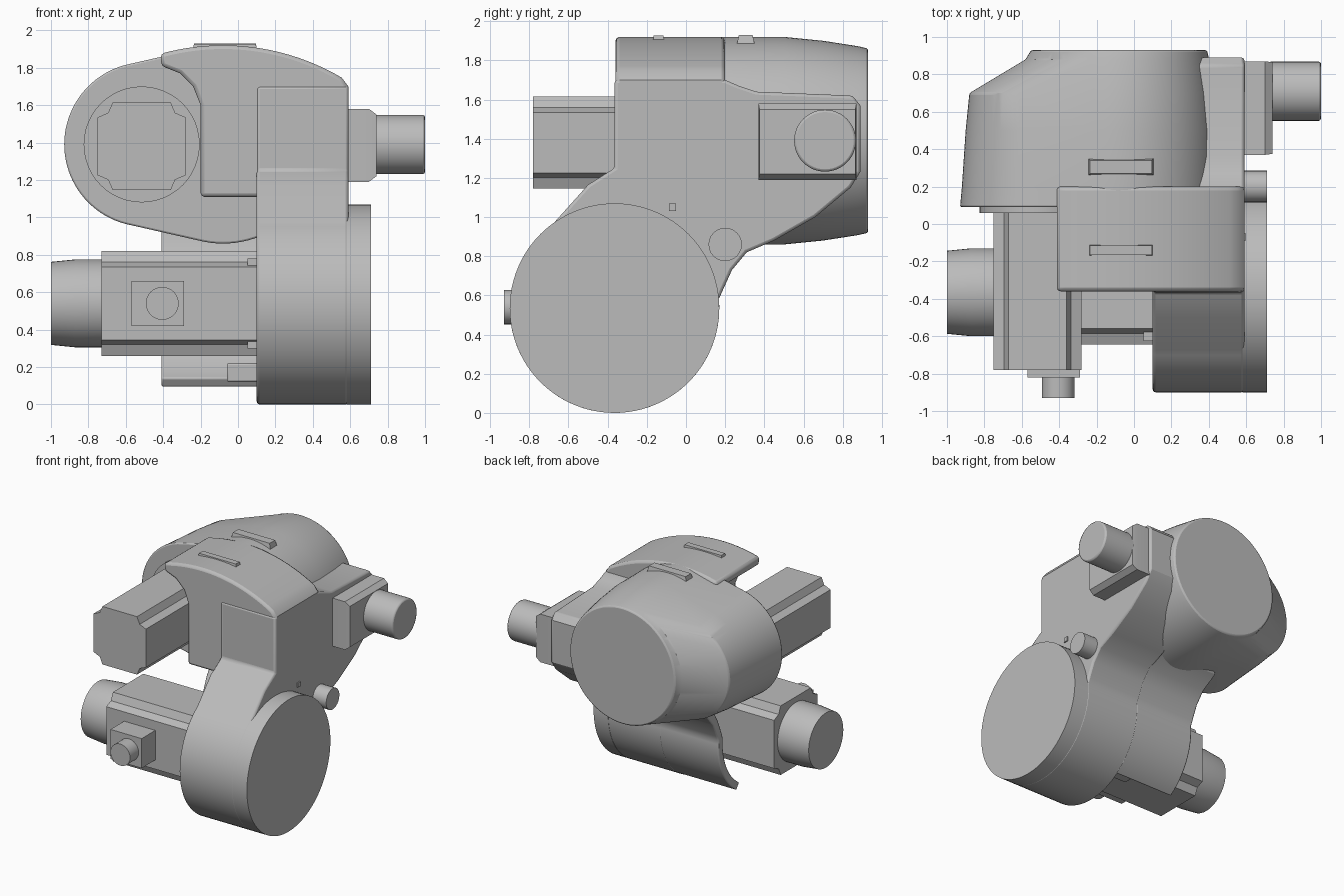
import bpy, bmesh, math

cube = bpy.data.objects.get("Cube")
if cube:
    bpy.data.objects.remove(cube, do_unlink=True)

grey = bpy.data.materials.new("cast_grey")
grey.use_nodes = True
grey.diffuse_color = (0.5, 0.5, 0.5, 1)
bsdf = next(n for n in grey.node_tree.nodes if n.type == "BSDF_PRINCIPLED")
bsdf.inputs["Base Color"].default_value = grey.diffuse_color

PLACE = {
    "x": lambda t, u, v: (t, u, v),
    "y": lambda t, u, v: (u, t, v),
    "z": lambda t, u, v: (u, v, t),
}


def loft(name, axis, rings, bevel=0.0):
    """Join (position, outline) rings along an axis and close both ends."""
    bm = bmesh.new()
    loops = [[bm.verts.new(PLACE[axis](t, u, v)) for u, v in pts] for t, pts in rings]
    n = len(loops[0])
    for a, b in zip(loops, loops[1:]):
        for i in range(n):
            j = (i + 1) % n
            bm.faces.new((a[i], a[j], b[j], b[i]))
    bm.faces.new(loops[0])
    bm.faces.new(loops[-1])
    bmesh.ops.recalc_face_normals(bm, faces=bm.faces)
    mesh = bpy.data.meshes.new(name)
    bm.to_mesh(mesh)
    bm.free()
    mesh.materials.append(grey)
    obj = bpy.data.objects.new(name, mesh)
    bpy.context.collection.objects.link(obj)
    bpy.ops.object.select_all(action="DESELECT")
    obj.select_set(True)
    bpy.context.view_layer.objects.active = obj
    bpy.ops.object.shade_smooth_by_angle(angle=math.radians(30))
    if bevel:
        mod = obj.modifiers.new("edge_bevel", "BEVEL")
        mod.width = bevel
        mod.segments = 2
        mod.limit_method = "ANGLE"
        mod.angle_limit = math.radians(40)
    return obj


def prism(name, axis, start, end, pts, bevel=0.0):
    return loft(name, axis, [(start, pts), (end, pts)], bevel)


def arc(cu, cv, r, a0, a1, n):
    angles = [math.radians(a0 + (a1 - a0) * i / n) for i in range(n + 1)]
    return [(cu + r * math.cos(a), cv + r * math.sin(a)) for a in angles]


def circle(cu, cv, r, n=48):
    return arc(cu, cv, r, 0, 360, n)[:-1]


def rect(cu, cv, hu, hv):
    return [(cu - hu, cv - hv), (cu + hu, cv - hv), (cu + hu, cv + hv), (cu - hu, cv + hv)]


def motor_section(cu, cv, h, c):
    """Square motor case with hollowed corners."""
    pts = []
    for su, sv in ((1, 1), (-1, 1), (-1, -1), (1, -1)):
        corner = [(h, h - c), (h - c * .7, h - c * .7), (h - c, h)]
        if su * sv < 0:
            corner.reverse()
        pts += [(cu + su * u, cv + sv * v) for u, v in corner]
    return pts


def hull(c1, r1, c2, r2, cz, n=96):
    """Outline around two circles on one level."""
    pts = []
    for i in range(n):
        a = math.tau * i / n
        x, z = math.cos(a), math.sin(a)
        c, r = max((c1, r1), (c2, r2), key=lambda k: k[0] * x + k[1])
        pts.append((c + r * x, cz + r * z))
    return pts


DY, DZ, DR = -0.365, 0.535, 0.535   # lower drum axis and radius
MZ = 1.39                           # upper axis height

# Lower drum, neck and side housing in one profile
back_curve = [(.185, .62), (.235, .73), (.31, .82)]
side = [(DY, 1.70), (DY, 1.25), (-.5, 1.165)]
side += arc(DY, DZ, DR, 125, 365, 60)
side += back_curve + [(.45, .88), (.66, 1.0), (.84, 1.15), (.89, 1.23),
                      (.89, 1.57), (.85, 1.62), (.36, 1.64), (.27, 1.67), (.2, 1.70)]
prism("side_housing", "x", .10, .59, side, .015)
prism("drum_cover", "x", .58, .71, circle(DY, DZ, DR, 96))

# Curved rear wall around the lower motor
outer = arc(DY, DZ, DR, -56, 5, 18) + back_curve + [(.45, .90)]
inner = arc(DY, DZ, DR - .06, -56, 5, 18) + [(.125, .63), (.18, .76), (.26, .88), (.40, .99)]
prism("rear_wall", "x", -.41, .12, outer + inner[::-1], .01)

# Front hood with arched top
hood = arc(-.08, .67, 1.25, 59.5, 105.5, 20)
hood += [(-.41, 1.81), (-.31, 1.77), (-.24, 1.70), (-.20, 1.60), (-.20, 1.11), (.59, 1.11), (.59, 1.70)]
prism("front_hood", "y", -.36, .20, hood, .02)

# Rear gearbox: big round case blended with the offset motor lobe
loft("rear_gearbox", "y", [
    (.09, hull(-.49, .44, -.08, .53, MZ)),
    (.20, hull(-.485, .435, -.08, .53, MZ)),
    (.50, hull(-.48, .42, -.08, .53, MZ)),
    (.70, hull(-.48, .40, -.08, .51, MZ)),
    (.88, hull(-.18, .40, -.08, .482, MZ)),
    (.93, hull(-.18, .37, -.08, .47, MZ)),
], .01)

# Upper motor
prism("upper_motor_flange", "y", .06, .12, circle(-.515, MZ, .31))
prism("upper_motor", "y", -.78, .10, motor_section(-.515, 1.38, .235, .08))

# Lower motor with encoder and plug
prism("lower_motor", "x", -.73, .12, motor_section(DY, .54, .28, .085))
prism("lower_motor_flange", "x", .05, .12, rect(DY, .54, .26, .24))
loft("lower_encoder", "x", [
    (-.72, circle(DY, .54, .235)),
    (-.87, circle(DY, .54, .235)),
    (-1.0, circle(DY, .54, .222)),
])
prism("plug_box", "y", -.82, -.62, rect(-.43, .54, .14, .12))
prism("plug", "y", -.93, -.81, circle(-.405, .54, .088, 24))

# Lower sill joining wall and drum
prism("wall_sill", "x", -.06, .12, rect(-.10, .17, .07, .05), .01)

# Side motor on its mounting box
loft("side_motor_mount", "x", [
    (.58, rect(.62, 1.385, .25, .195)),
    (.70, rect(.62, 1.385, .25, .195)),
    (.74, rect(.62, 1.385, .245, .165)),
])
prism("side_motor", "x", .72, 1.0, circle(.71, MZ, .158), .012)

# Side stop pin and small plug
prism("stop_pin", "x", .57, .71, circle(.2, .86, .085, 24))
prism("small_plug", "x", .57, .60, rect(-.07, 1.05, .018, .018))

# Lifting lugs on the top
for name, y, half, top in (("rear_lug", .305, .05, 1.93), ("front_lug", -.14, .035, 1.928)):
    loft(name, "z", [(1.86, rect(-.07, y, .18, half)), (top, rect(-.07, y, .165, half * .7))])
